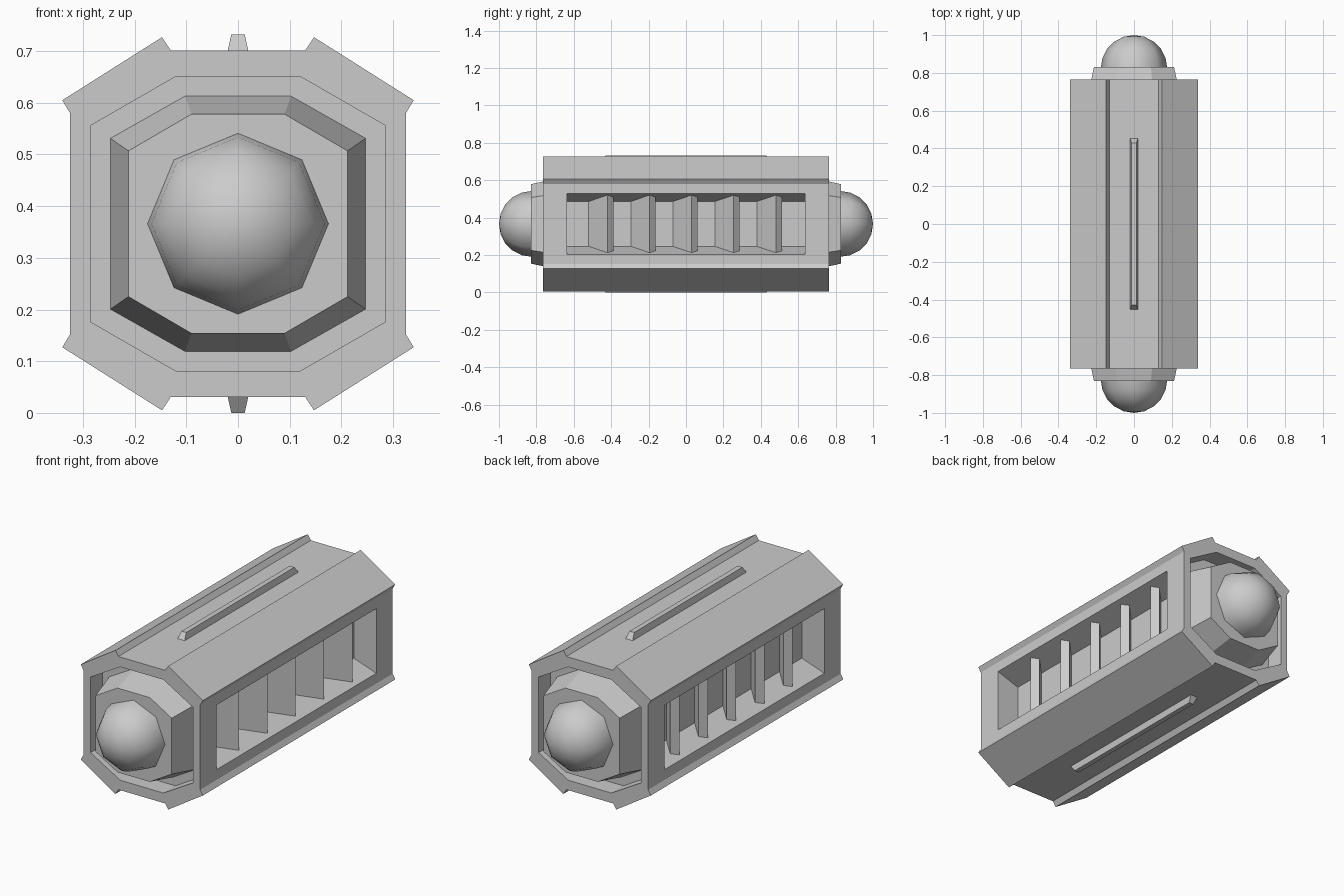
import bpy, bmesh, math
from mathutils import Matrix

if "Cube" in bpy.data.objects:
    bpy.data.objects.remove(bpy.data.objects["Cube"])

CZ = 0.366          # height of the long axis
END = 0.765         # half length of the housing


def loft(name, rings):
    """Closed solid through rings of equal point count, capped at both ends."""
    bm = bmesh.new()
    loops = [[bm.verts.new(p) for p in ring] for ring in rings]
    n = len(loops[0])
    for a, b in zip(loops, loops[1:]):
        for i in range(n):
            j = (i + 1) % n
            bm.faces.new((a[i], a[j], b[j], b[i]))
    bm.faces.new(loops[0][::-1])
    bm.faces.new(loops[-1])
    bmesh.ops.recalc_face_normals(bm, faces=bm.faces)
    me = bpy.data.meshes.new(name)
    bm.to_mesh(me)
    bm.free()
    ob = bpy.data.objects.new(name, me)
    bpy.context.collection.objects.link(ob)
    return ob


def outline(quarter, y):
    """Mirror a quarter outline (side to top) into a full ring at depth y."""
    half = quarter + [(-x, z) for x, z in reversed(quarter)]
    full = half + [(-x, -z) for x, z in half]
    return [(x, y, CZ + z) for x, z in full]


def cut(target, cutter):
    mod = target.modifiers.new("cut", 'BOOLEAN')
    mod.operation = 'DIFFERENCE'
    mod.solver = 'EXACT'
    mod.object = cutter
    bpy.context.view_layer.objects.active = target
    bpy.ops.object.modifier_apply(modifier=mod.name)
    bpy.data.objects.remove(cutter)


def pocket_half(x):
    """Half height of the tapered side pocket at distance x from the axis."""
    return 0.12 + (x - 0.2) * 0.34


# Housing: octagon with raised diagonal plates
shell = [(0.325, 0.214), (0.34, 0.239), (0.147, 0.361), (0.13, 0.335)]
housing = loft("housing", [outline(shell, -END), outline(shell, END)])

# Octagonal end recesses
recess = [(0.285, 0.19), (0.12, 0.285)]
for s in (-1, 1):
    cut(housing, loft("recess_cutter", [outline(recess, s * 0.67), outline(recess, s * 0.9)]))

# Tapered side pockets
for s in (-1, 1):
    rings = []
    for x in (0.2, 0.4):
        h = pocket_half(x)
        rings.append([(s * x, y, CZ + z) for y, z in
                      ((-0.635, -h), (0.635, -h), (0.635, h), (-0.635, h))])
    cut(housing, loft("pocket_cutter", rings))

# Slanted louvers in both pockets
footprint = [(0.19, -0.53), (0.30, -0.42), (0.27, -0.388), (0.19, -0.468)]
for s, side in ((-1, "left"), (1, "right")):
    for i in range(5):
        dy = i * 0.225
        rings = [[(s * x, y + dy, CZ + k * pocket_half(x)) for x, y in footprint]
                 for k in (-1, 1)]
        loft(f"louver_{side}_{i + 1}", rings)

# Ridges on top and bottom
for s, side in ((-1, "bottom"), (1, "top")):
    rings = [[(a * w, b * l, CZ + s * h) for a, b in ((-1, -1), (1, -1), (1, 1), (-1, 1))]
             for w, l, h in ((0.021, 0.456, 0.33), (0.013, 0.43, 0.366))]
    loft(f"ridge_{side}", rings)

# Tapered octagonal collars and domes at both ends
collar_base = [(0.248, 0.166), (0.103, 0.248)]
collar_tip = [(0.212, 0.141), (0.09, 0.212)]
for s, side in ((-1, "front"), (1, "back")):
    loft(f"collar_{side}", [outline(collar_base, s * 0.665), outline(collar_tip, s * 0.83)])

    bm = bmesh.new()
    bmesh.ops.create_uvsphere(bm, u_segments=8, v_segments=10, radius=0.176)
    bmesh.ops.delete(bm, geom=[v for v in bm.verts if v.co.z < -0.01], context='VERTS')
    bmesh.ops.transform(bm, verts=bm.verts,
                        matrix=Matrix.Translation((0, s * 0.824, CZ))
                        @ Matrix.Rotation(-s * math.pi / 2, 4, 'X'))
    for f in bm.faces:
        f.smooth = True
    me = bpy.data.meshes.new(f"dome_{side}")
    bm.to_mesh(me)
    bm.free()
    bpy.context.collection.objects.link(bpy.data.objects.new(f"dome_{side}", me))
